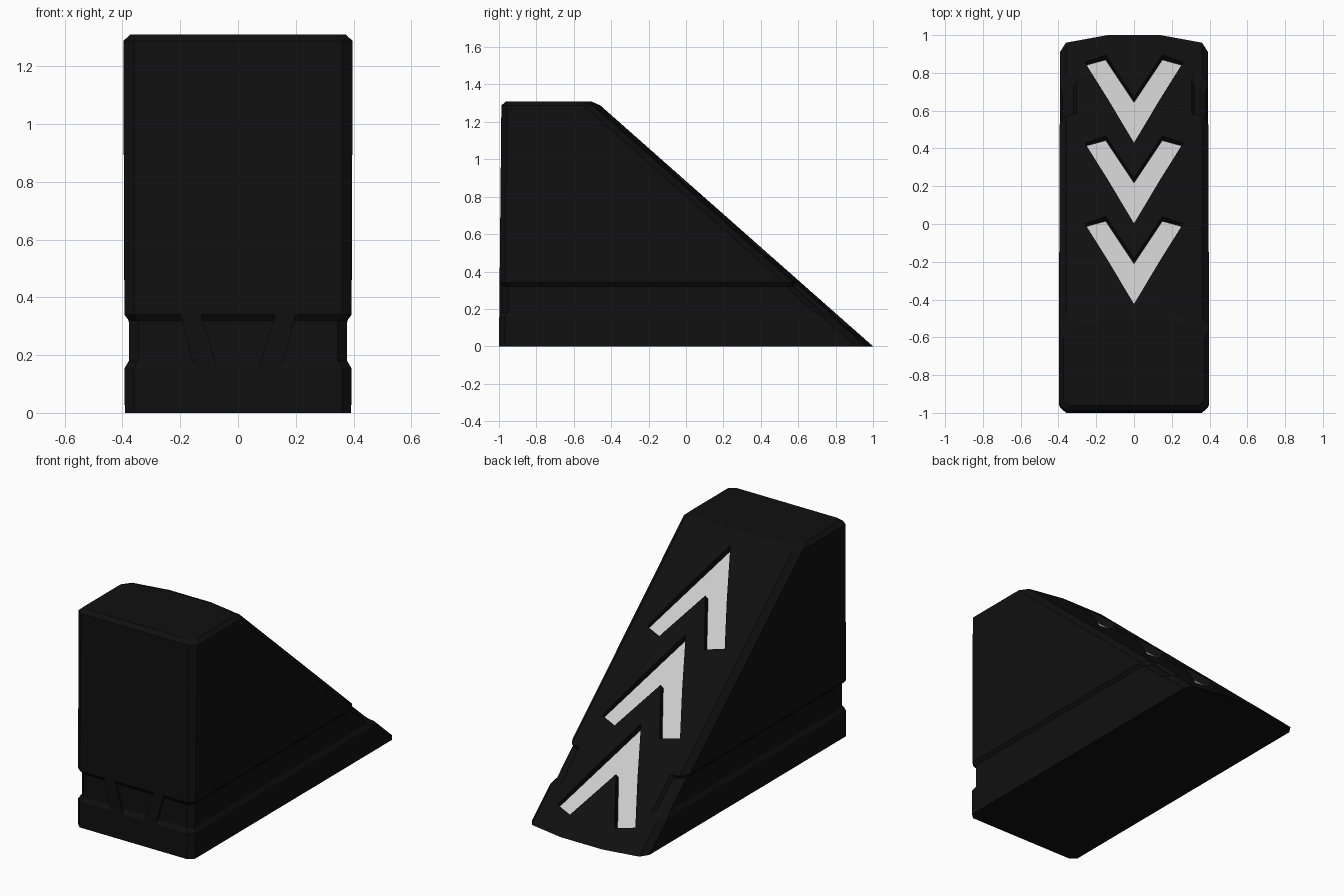
import bpy
from mathutils import Vector

if "Cube" in bpy.data.objects:
    bpy.data.objects.remove(bpy.data.objects["Cube"])

K = 1.132                                   # run of the ramp per unit of height
NORMAL = Vector((0, 1, K)).normalized()     # ramp normal


def material(name, value):
    m = bpy.data.materials.new(name)
    m.diffuse_color = (value, value, value, 1)
    m.use_nodes = True
    m.node_tree.nodes["Principled BSDF"].inputs["Base Color"].default_value = m.diffuse_color
    return m


black = material("black_plastic", 0.005)
white = material("reflective_white", 0.75)


def loft(name, rings, mat):
    """Closed solid through rings of equal point count."""
    n = len(rings[0])
    faces = [tuple(range(n))[::-1], tuple(range((len(rings) - 1) * n, len(rings) * n))]
    for r in range(len(rings) - 1):
        for i in range(n):
            j = (i + 1) % n
            faces.append((r * n + i, r * n + j, (r + 1) * n + j, (r + 1) * n + i))
    me = bpy.data.meshes.new(name)
    me.from_pydata([tuple(p) for ring in rings for p in ring], [], faces)
    ob = bpy.data.objects.new(name, me)
    bpy.context.collection.objects.link(ob)
    me.materials.append(mat)
    bpy.context.view_layer.objects.active = ob
    bpy.ops.object.mode_set(mode='EDIT')
    bpy.ops.mesh.select_all(action='SELECT')
    bpy.ops.mesh.normals_make_consistent(inside=False)
    bpy.ops.object.mode_set(mode='OBJECT')
    return ob


def body_ring(z, inset=0.0, cap=0.0):
    """Horizontal section: inset = groove depth, cap = shrink at the top edge."""
    i = inset + cap
    w = 0.392 + 0.004 * z
    f = -1.0 + 0.01 * z
    s = -K * z - cap
    half = [(0.36 - i, f + i), (w - i, f + 0.03 + i),
            (w - i, 0.91 + s - inset), (0.36 - i, 0.96 + s - 2 * inset),
            (0.32 - cap, 0.967 + s - 2 * inset), (0.305 - cap, 0.97 + s), (0.14, 1.0 + s)]
    pts = half + [(-x, y) for x, y in reversed(half)]
    return [(x, y, z) for x, y in pts]


# Wedge body with the groove around the lower part
body = loft("wedge_body", [
    body_ring(0), body_ring(0.155), body_ring(0.18, 0.015), body_ring(0.32, 0.015),
    body_ring(0.34), body_ring(1.288), body_ring(1.31, 0, 0.025)], black)

# Slanted bars crossing the groove on the front
for side, sx in (("left", -1), ("right", 1)):
    quad = [(0.07, 0.15), (0.15, 0.15), (0.2, 0.345), (0.13, 0.345)]
    loft("front_bar_" + side,
         [[(sx * x, y, z) for x, z in quad] for y in (-0.997, -0.95)], black)


# Recessed arrow markings on the ramp
def chevron(y0, depth):
    plan = [(0, 0), (0.26, 0.435), (0.15, 0.465), (0, 0.24), (-0.15, 0.465), (-0.26, 0.435)]
    return [Vector((x, y + y0, (1 - y - y0) / K)) - NORMAL * depth for x, y in plan]


for k in range(3):
    y0 = 0.43 - 0.427 * k
    cutter = loft("arrow_cutter", [chevron(y0, 0.044), chevron(y0, -0.05)], black)
    mod = body.modifiers.new("arrow_recess", 'BOOLEAN')
    mod.operation = 'DIFFERENCE'
    mod.solver = 'EXACT'
    mod.object = cutter
    bpy.context.view_layer.objects.active = body
    bpy.ops.object.modifier_apply(modifier=mod.name)
    bpy.data.objects.remove(cutter)
    loft("arrow_marking_%d" % (k + 1), [chevron(y0, 0.046), chevron(y0, 0.04)], white)
